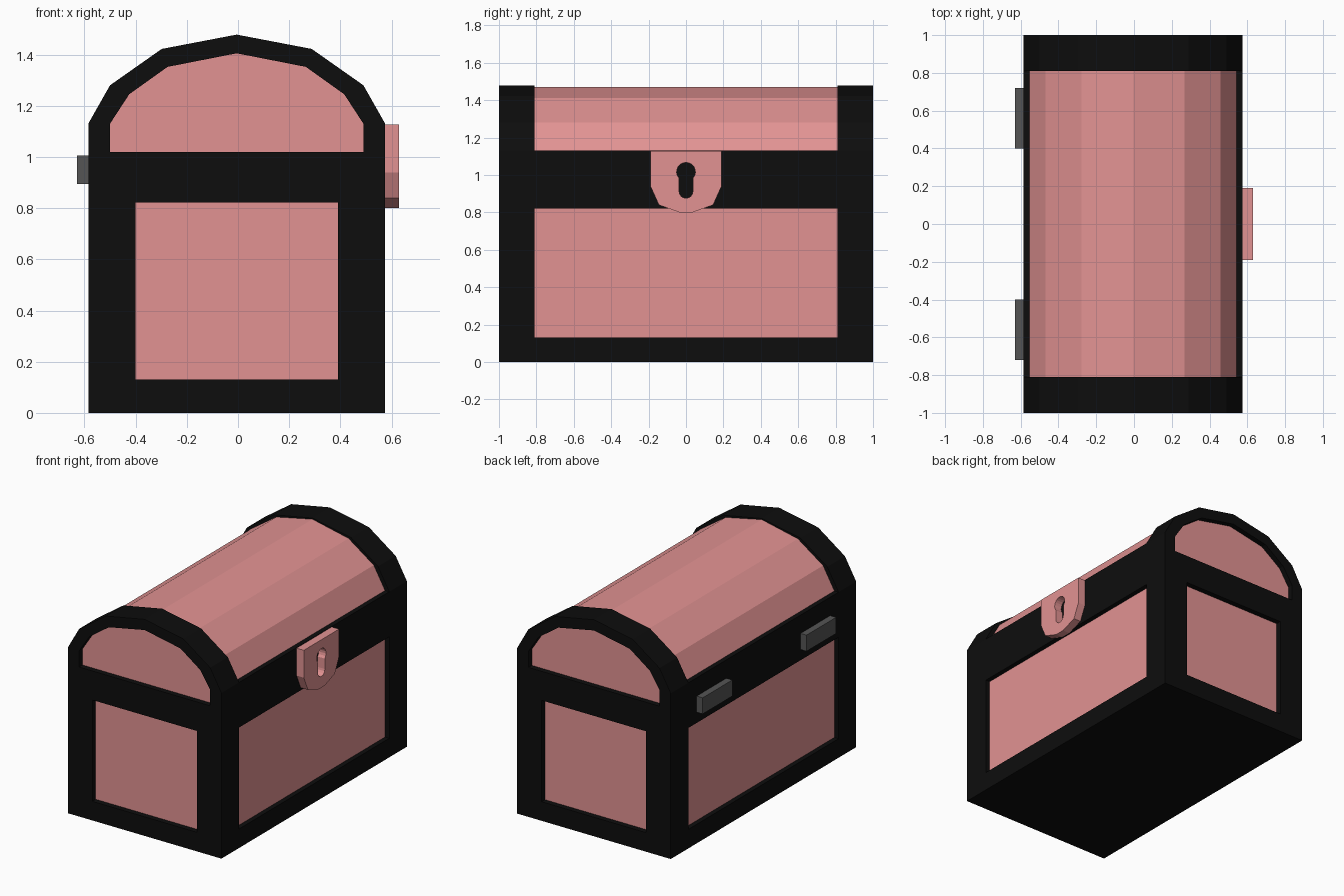
import bpy, math
from mathutils import Matrix

if "Cube" in bpy.data.objects:
    bpy.data.objects.remove(bpy.data.objects["Cube"])

CX = -0.005            # chest body sits a hair left of the overall centre
HALF_X, HALF_Y = 0.58, 1.0
POST_Y = 0.81          # inner edge of corner posts and lid hoops
RECESS = 0.037


def material(name, rgb):
    m = bpy.data.materials.new(name)
    m.diffuse_color = (*rgb, 1)
    m.use_nodes = True
    m.node_tree.nodes["Principled BSDF"].inputs["Base Color"].default_value = m.diffuse_color
    return m


PINK = material("pink_panel", (0.76, 0.29, 0.29))
BLACK = material("black_frame", (0.004, 0.004, 0.004))
GREY = material("dark_metal", (0.09, 0.09, 0.09))

# Local curve axes mapped to world for extrusion along y or x
AXES = {
    "Y": Matrix(((1, 0, 0), (0, 0, -1), (0, 1, 0))).to_4x4(),
    "X": Matrix(((0, 0, 1), (1, 0, 0), (0, 1, 0))).to_4x4(),
}


def box(name, x, y, z, mat):
    """Box from (min, max) ranges."""
    bpy.ops.mesh.primitive_cube_add(size=1, location=[sum(r) / 2 for r in (x, y, z)])
    ob = bpy.context.object
    ob.name = name
    ob.scale = [r[1] - r[0] for r in (x, y, z)]
    ob.data.materials.append(mat)
    return ob


def extrude(name, outlines, axis, centre, depth, mat):
    """Filled outlines (later ones are holes) extruded along an axis."""
    cu = bpy.data.curves.new(name, "CURVE")
    cu.dimensions, cu.fill_mode, cu.extrude = "2D", "BOTH", depth / 2
    for pts in outlines:
        s = cu.splines.new("POLY")
        s.points.add(len(pts) - 1)
        for p, (u, v) in zip(s.points, pts):
            p.co = (u, v, 0, 1)
        s.use_cyclic_u, s.use_smooth = True, False
    tmp = bpy.data.objects.new(name + "_curve", cu)
    bpy.context.collection.objects.link(tmp)
    mesh = bpy.data.meshes.new_from_object(
        tmp.evaluated_get(bpy.context.evaluated_depsgraph_get()))
    bpy.data.objects.remove(tmp)
    mesh.materials.clear()
    mesh.materials.append(mat)
    ob = bpy.data.objects.new(name, mesh)
    bpy.context.collection.objects.link(ob)
    ob.matrix_world = Matrix.Translation(centre) @ AXES[axis]
    return ob


def mirrored(half):
    """Right half of an arch, bottom to apex, completed on the left."""
    return half + [(-x, z) for x, z in reversed(half[:-1])]


# Pink core: shows through the frame as recessed panels and barrel lid
core = mirrored([(HALF_X - RECESS + 0.005, 0.05), (0.548, 1.13), (0.463, 1.28),
                 (0.273, 1.412), (0, 1.47)])
extrude("panel_core", [core], "Y", (CX, 0, 0), 2 * (HALF_Y - RECESS), PINK)

# Base slab and middle band
full_x, full_y = (CX - HALF_X, CX + HALF_X), (-HALF_Y, HALF_Y)
box("base_slab", full_x, full_y, (0, 0.13), BLACK)
box("middle_band", full_x, full_y, (0.822, 1.02), BLACK)

# Lid hoops at both ends
outer = mirrored([(HALF_X, 1.02), (HALF_X, 1.13), (0.495, 1.28), (0.293, 1.422), (0, 1.478)])
inner = mirrored([(0.495, 1.02), (0.495, 1.13), (0.42, 1.245), (0.27, 1.352), (0, 1.405)])
hoop = outer + inner[::-1]

for sy, end in ((-1, "front"), (1, "back")):
    extrude(f"lid_hoop_{end}", [hoop], "Y", (CX, sy * (HALF_Y + POST_Y) / 2, 0),
            HALF_Y - POST_Y, BLACK)
    y = sorted((sy * POST_Y, sy * HALF_Y))
    for sx, side in ((-1, "left"), (1, "right")):
        x = sorted((CX + sx * 0.395, CX + sx * HALF_X))
        box(f"corner_post_{end}_{side}", x, y, (0.13, 0.822), BLACK)
    # Hinge on the left side
    box(f"hinge_{end}", (-0.63, -0.57), sorted((sy * 0.40, sy * 0.72)), (0.895, 1.005), GREY)

# Lid rails along the long sides
for sx, side in ((-1, "left"), (1, "right")):
    x = sorted((CX + sx * 0.5, CX + sx * HALF_X))
    box(f"lid_rail_{side}", x, (-POST_Y, POST_Y), (1.02, 1.13), BLACK)


# Lock plate with keyhole
def arc(cz, r, a0, a1, n):
    angles = [math.radians(a0 + (a1 - a0) * i / n) for i in range(n + 1)]
    return [(r * math.cos(a), cz + r * math.sin(a)) for a in angles]


plate = [(0.19, 1.127), (-0.19, 1.127), (-0.19, 0.94), (-0.145, 0.84),
         (-0.035, 0.80), (0.035, 0.80), (0.145, 0.84), (0.19, 0.94)]
keyhole = arc(1.017, 0.05, -42, 222, 14) + arc(0.913, 0.037, 180, 360, 8)
extrude("lock_plate", [plate, keyhole], "X", (0.6025, 0, 0), 0.055, PINK)
